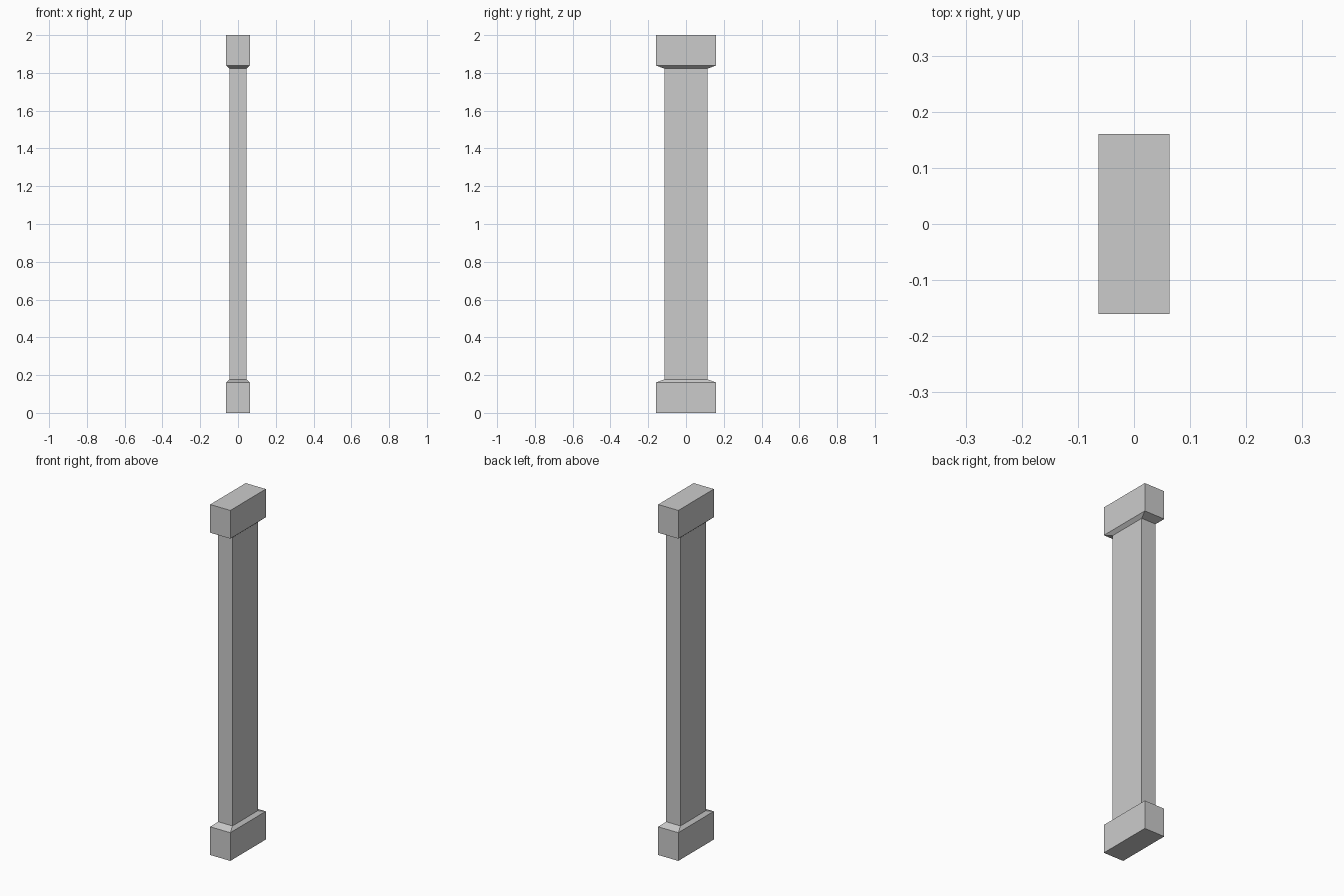
import bpy, bmesh

if "Cube" in bpy.data.objects:
    bpy.data.objects.remove(bpy.data.objects["Cube"])

# Rectangular sections from floor to top: half width, half depth, height
BLOCK = (0.0635, 0.16)
SHAFT = (0.045, 0.114)
sections = [(*BLOCK, 0.0), (*BLOCK, 0.161), (*SHAFT, 0.177),
            (*SHAFT, 1.823), (*BLOCK, 1.839), (*BLOCK, 2.0)]

# Pillar: plinth, sloped shoulder, shaft, sloped shoulder, capital
bm = bmesh.new()
rings = [[bm.verts.new((sx * hx, sy * hy, z))
          for sx, sy in ((-1, -1), (1, -1), (1, 1), (-1, 1))]
         for hx, hy, z in sections]
for low, high in zip(rings, rings[1:]):
    for i in range(4):
        j = (i + 1) % 4
        bm.faces.new((low[i], low[j], high[j], high[i]))
bm.faces.new(rings[0][::-1])
bm.faces.new(rings[-1])
bmesh.ops.recalc_face_normals(bm, faces=bm.faces)

mesh = bpy.data.meshes.new("pillar")
bm.to_mesh(mesh)
bm.free()
bpy.context.collection.objects.link(bpy.data.objects.new("pillar", mesh))
